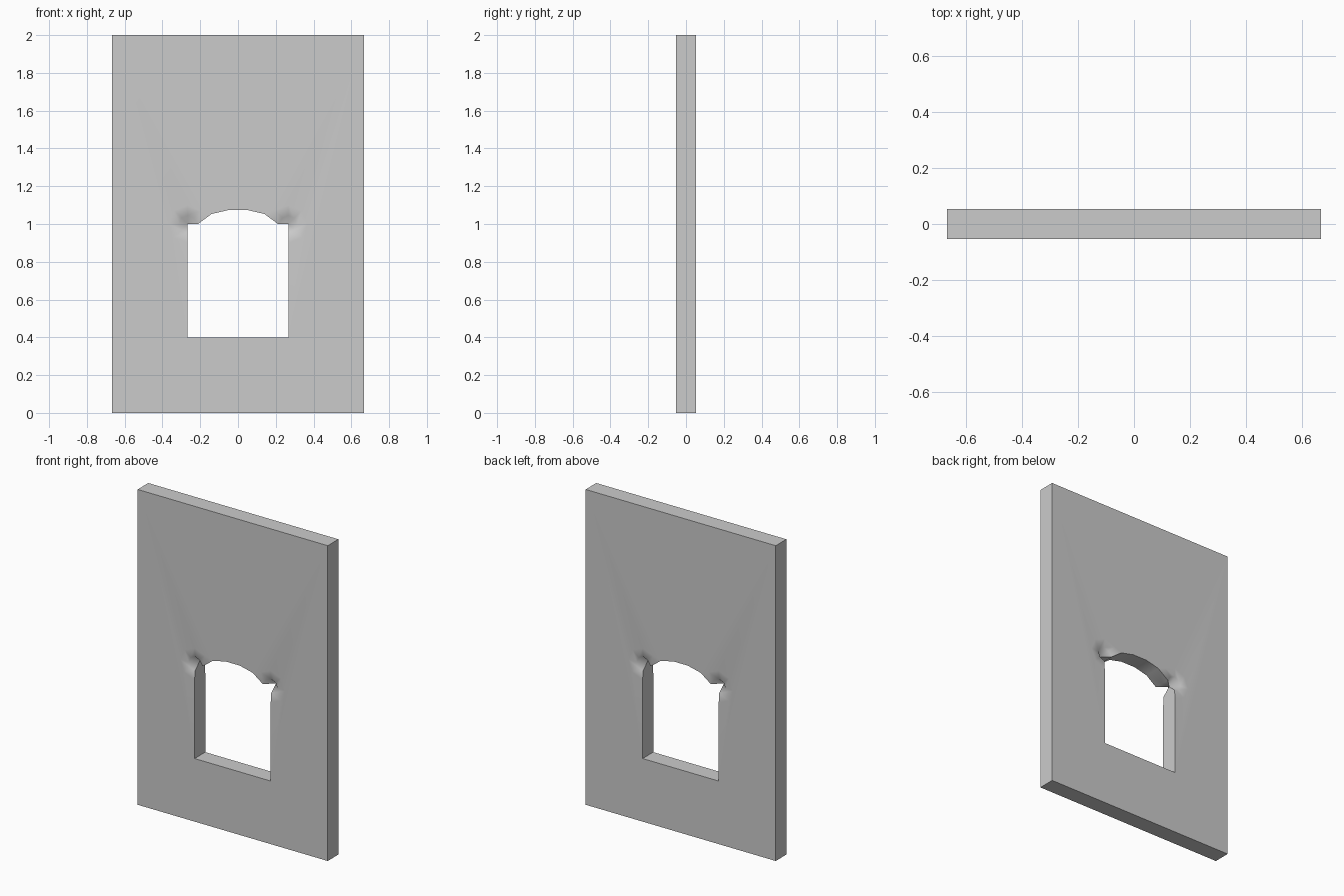
import bpy, bmesh
from math import sin, cos, radians

if "Cube" in bpy.data.objects:
    bpy.data.objects.remove(bpy.data.objects["Cube"])

W, D, H = 0.667, 0.0533, 2.0      # half width, half depth, height
JX, SILL, SPRING = 0.267, 0.4, 1.0

corner = (JX, 0.0, SPRING)        # pinched corner of the opening


def ring(r, y):
    return [(JX + r * cos(radians(a)), y, SPRING + r * sin(radians(a)))
            for a in range(180, -91, -45)]


# Arch profile and the two rings round the dented corner (one quarter of the wall)
arch = [(x, -D, z) for x, z in ((0, 1.074), (0.05, 1.074), (0.14, 1.053), (0.212, SPRING))]
inner = ring(0.045, -D + 0.004)
outer = ring(0.10, -D)
inner[0] = outer[0] = arch[-1]
outside = [(0, -D, 0), (W, -D, 0), (W, -D, H), (0, -D, H)]
foot = [(JX, -D, SILL), (0, -D, SILL)]

# Front face, then dent, then edges back to the middle plane
polys = [outside + arch + outer[1:] + foot]
for i in range(len(inner) - 1):
    polys.append([inner[i], inner[i + 1], corner])
    polys.append([outer[i], outer[i + 1], inner[i + 1], inner[i]])
opening = arch + [corner, inner[-1], outer[-1]] + foot
for path in (outside, opening):
    for a, b in zip(path, path[1:]):
        polys.append([a, b, (b[0], 0, b[2]), (a[0], 0, a[2])])

# Mirror the quarter in x and y, dropping repeated points
bm = bmesh.new()
verts = {}


def vert(p):
    key = tuple(round(c, 5) + 0.0 for c in p)
    if key not in verts:
        verts[key] = bm.verts.new(key)
    return verts[key]


for sx in (1, -1):
    for sy in (1, -1):
        for poly in polys:
            vs = list(dict.fromkeys(vert((x * sx, y * sy, z)) for x, y, z in poly))
            if len(vs) > 2:
                bm.faces.new(vs)
bmesh.ops.recalc_face_normals(bm, faces=bm.faces[:])
mesh = bpy.data.meshes.new("window_wall")
bm.to_mesh(mesh)
bm.free()

wall = bpy.data.objects.new("window_wall", mesh)
bpy.context.collection.objects.link(wall)
bpy.context.view_layer.objects.active = wall
wall.select_set(True)
bpy.ops.object.shade_smooth_by_angle(angle=radians(55))
